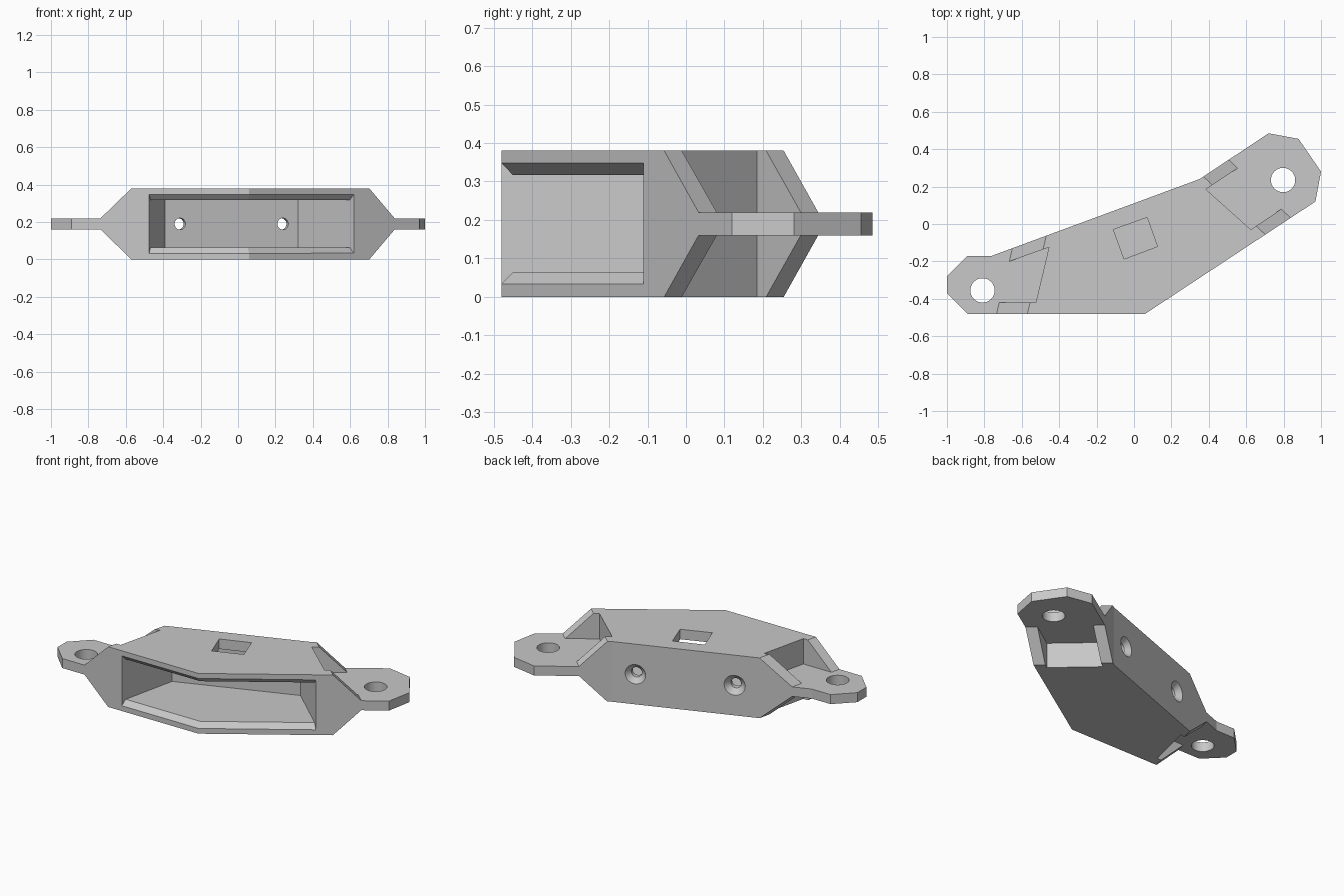
import bpy, bmesh
from mathutils import Vector

HEIGHT = 0.38
TAB_LOW, TAB_TOP = 0.16, 0.22

cube = bpy.data.objects.get("Cube")
if cube:
    bpy.data.objects.remove(cube, do_unlink=True)

grey = bpy.data.materials.new("plain_grey")
grey.use_nodes = True
grey.diffuse_color = (0.58, 0.58, 0.58, 1)
grey.node_tree.nodes["Principled BSDF"].inputs["Base Color"].default_value = (0.58, 0.58, 0.58, 1)


def loft(name, layers):
    """Solid through stacked outlines: a list of (points, z)."""
    bm = bmesh.new()
    rings = [[bm.verts.new((p[0], p[1], z)) for p in pts] for pts, z in layers]
    count = len(rings[0])
    bm.faces.new(rings[0])
    bm.faces.new(rings[-1])
    for low, high in zip(rings, rings[1:]):
        for i in range(count):
            j = (i + 1) % count
            bm.faces.new((low[i], low[j], high[j], high[i]))
    return finish(name, bm)


def finish(name, bm):
    bmesh.ops.recalc_face_normals(bm, faces=bm.faces)
    mesh = bpy.data.meshes.new(name)
    bm.to_mesh(mesh)
    bm.free()
    mesh.materials.append(grey)
    obj = bpy.data.objects.new(name, mesh)
    bpy.context.collection.objects.link(obj)
    return obj


def prism(name, pts, z0, z1):
    return loft(name, [(pts, z0), (pts, z1)])


def drill(name, start, end, r0, r1):
    """Round cutter between two points."""
    start, end = Vector(start), Vector(end)
    axis = end - start
    bm = bmesh.new()
    bmesh.ops.create_cone(bm, cap_ends=True, segments=48, radius1=r0, radius2=r1, depth=axis.length)
    bmesh.ops.rotate(bm, verts=bm.verts, matrix=axis.to_track_quat("Z", "Y").to_matrix())
    bmesh.ops.translate(bm, verts=bm.verts, vec=(start + end) / 2)
    return finish(name, bm)


def cut(target, cutter):
    cutter.hide_render = True
    mod = target.modifiers.new("cut", "BOOLEAN")
    mod.operation = "DIFFERENCE"
    mod.solver = "EXACT"
    mod.object = cutter
    bpy.context.view_layer.objects.active = target
    bpy.ops.object.modifier_apply(modifier=mod.name)
    bpy.data.objects.remove(cutter, do_unlink=True)


# Whole bracket outline, full height
outline = [(-1, -0.28), (-1, -0.37), (-0.89, -0.48), (0.06, -0.48), (0.97, 0.12), (1, 0.28),
           (0.88, 0.455), (0.72, 0.485), (0.35, 0.24), (-0.76, -0.17), (-0.89, -0.17)]
bracket = prism("bracket_body", outline, 0, HEIGHT)

# Ends: sloped ribs, the pocket between them, and the mounting hole in the tab
ends = [
    dict(foot=((-0.735, -0.48), (-0.65, -0.13)), shift=(0.165, 0), hole=(-0.81, -0.355),
         pocket=[(-0.525, -0.42), (-0.455, -0.125), (-0.70, -0.212), (-0.78, -0.42)]),
    dict(foot=((0.835, 0.035), (0.51, 0.34)), shift=(-0.135, -0.09), hole=(0.797, 0.235),
         pocket=[(0.625, -0.03), (0.385, 0.185), (0.59, 0.322), (0.83, 0.109)]),
]
for end in ends:
    a, b = (Vector(p) for p in end["foot"])
    shift = Vector(end["shift"])
    along = b - a
    a, b = a - along * 0.5, b + along * 0.5
    far = [b - shift * 4, a - shift * 4]
    foot = [a, b] + far
    head = [a + shift * 2, b + shift * 2] + far
    rise = 2 * (HEIGHT - TAB_TOP)
    cut(bracket, loft("slope_cutter", [(foot, TAB_TOP), (head, TAB_TOP + rise)]))
    cut(bracket, loft("slope_cutter", [(head, TAB_LOW - rise), (foot, TAB_LOW)]))
    cut(bracket, prism("pocket_cutter", end["pocket"], TAB_TOP, 0.6))
    cut(bracket, prism("pocket_cutter", end["pocket"], -0.2, TAB_LOW))
    x, y = end["hole"]
    cut(bracket, drill("tab_hole_cutter", (x, y, 0), (x, y, HEIGHT), 0.065, 0.065))

# Front recess with a bevelled mouth
outside = [(0.73, -0.211), (0.1, -0.65), (-0.497, -0.58)]
chamber = [(-0.39, -0.10), (0.32, 0.165)] + outside
cut(bracket, prism("recess_cutter", chamber, 0.064, 0.317))
lip = [(-0.475, -0.48), (0.06, -0.48), (0.62, -0.111)] + outside
throat = [(-0.468, -0.45), (0.051, -0.45), (0.597, -0.089)] + outside
cut(bracket, loft("mouth_cutter", [(lip, 0.033), (throat, 0.064), (throat, 0.317), (lip, 0.348)]))

# Square window in the top wall
window = [(-0.11, -0.03), (0.07, 0.035), (0.125, -0.12), (-0.053, -0.187)]
cut(bracket, prism("window_cutter", window, 0.25, 0.5))

# Countersunk screw holes in the back wall
normal = Vector((-0.347, 0.938, 0))
for x, y in ((-0.31, -0.07), (0.24, 0.135)):
    inner = Vector((x, y, 0.19))
    cut(bracket, drill("screw_cutter", inner - normal * 0.03, inner + normal * 0.1, 0.031, 0.031))
    cut(bracket, drill("sink_cutter", inner + normal * 0.03, inner + normal * 0.1, 0.031, 0.1))

# Round holes smooth, all folds sharp
bpy.ops.object.select_all(action="DESELECT")
bracket.select_set(True)
bpy.context.view_layer.objects.active = bracket
bpy.ops.object.shade_smooth_by_angle(angle=0.18)
